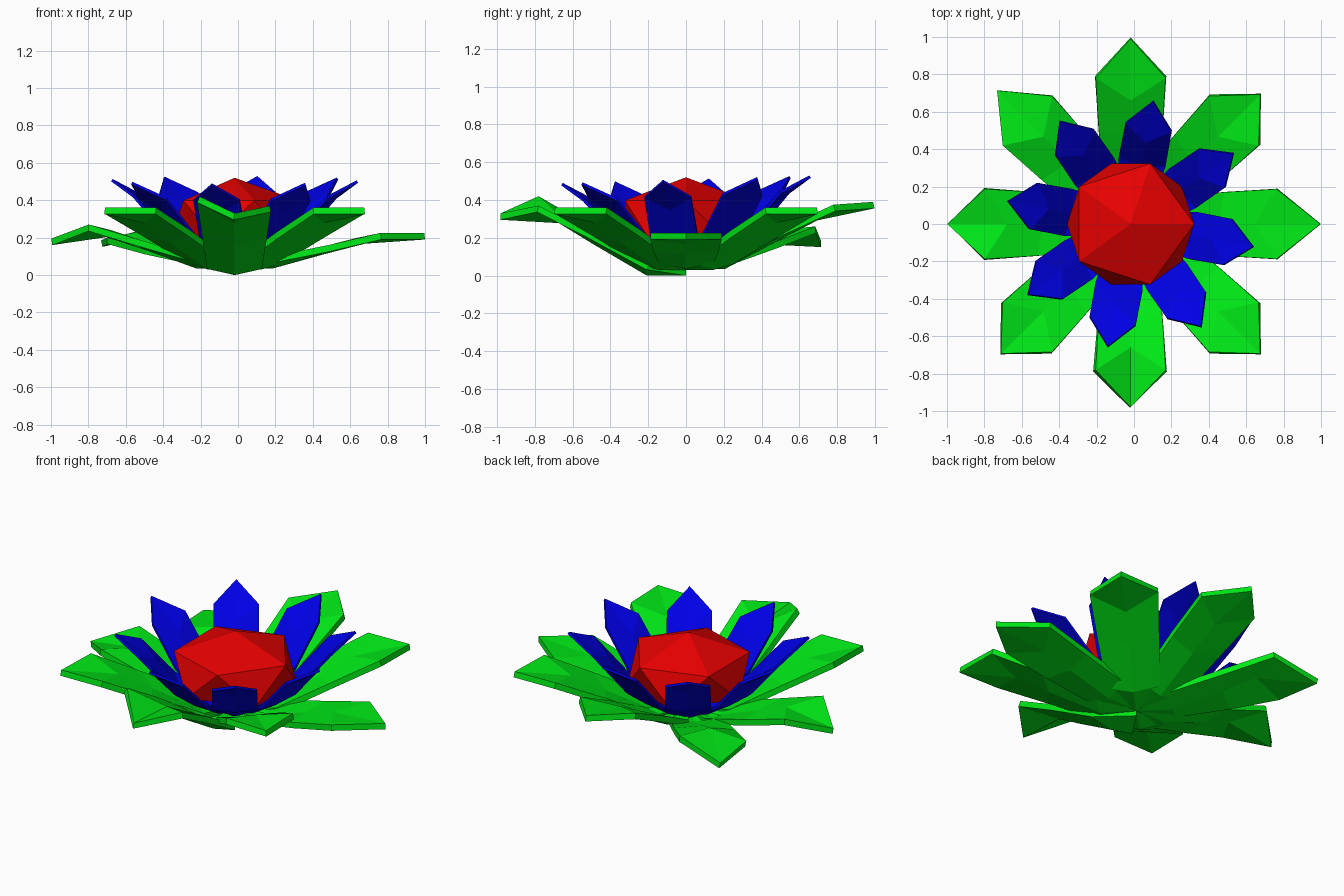
import bpy
import math
from mathutils import Matrix, Vector

if "Cube" in bpy.data.objects:
    bpy.data.objects.remove(bpy.data.objects["Cube"], do_unlink=True)


def material(name, rgb):
    mat = bpy.data.materials.new(name)
    mat.use_nodes = True
    color = (*rgb, 1)
    mat.diffuse_color = color
    mat.node_tree.nodes["Principled BSDF"].inputs["Base Color"].default_value = color
    return mat


green = material("leaf green", (0, 0.8, 0.008))
blue = material("petal blue", (0, 0, 0.8))
red = material("center red", (0.8, 0, 0))

# Blade outline: left, middle and right points from the root to the tip
FACES = [(0, 2, 1), (0, 3, 2), (1, 2, 5, 4), (2, 3, 6, 5),
         (4, 5, 8, 7), (5, 6, 9, 8), (7, 8, 10), (8, 9, 10)]


def blade(name, mat, angle, size, waist, bend, thick, base, left, mid, right, tip, reach):
    """A folded, pointed blade; heights are given at shoulders, fold and tip."""
    def rise(end):
        return base + (end - base) * bend

    points = [(0, 0, base),
              (0.2, 0.14, base + 0.03), (0.2, 0, base), (0.2, -0.14, base + 0.03),
              (0.5, waist, rise(left)), (0.47, 0, rise(mid)), (0.5, -waist, rise(right)),
              (0.78, 0.187, left), (0.66, 0, mid), (0.78, -0.187, right),
              (reach, 0, tip)]
    turn = Matrix.Rotation(math.radians(angle), 4, 'Z')
    verts = [turn @ Vector((r * size, w * size, z)) for r, w, z in points]
    mesh = bpy.data.meshes.new(name)
    mesh.from_pydata(verts, [], FACES)
    mesh.update()
    mesh.materials.append(mat)
    obj = bpy.data.objects.new(name, mesh)
    obj.location.x = -0.018
    bpy.context.collection.objects.link(obj)
    # thickness grows downward from the top surface
    solid = obj.modifiers.new("thickness", 'SOLIDIFY')
    solid.thickness = thick
    solid.offset = -1


# Outer leaves: base, left, fold, right, tip heights and reach, turning from +x
leaves = [(0.07, 0.225, 0.20, 0.225, 0.225, 1.015),
          (0.065, 0.36, 0.31, 0.36, 0.36, 0.98),
          (0.07, 0.375, 0.32, 0.375, 0.39, 0.99),
          (0.065, 0.20, 0.24, 0.26, 0.185, 1.01),
          (0.07, 0.27, 0.24, 0.27, 0.195, 0.98),
          (0.065, 0.36, 0.31, 0.36, 0.36, 0.98),
          (0.035, 0.37, 0.31, 0.42, 0.33, 0.98),
          (0.065, 0.36, 0.31, 0.36, 0.36, 0.98)]
for i, heights in enumerate(leaves):
    blade(f"leaf_{i + 1}", green, 45 * i, 1, 0.17, 0.58, 0.035, *heights)

# Inner petals: smaller and steeper, turned a little; the back ones stand higher
for i in range(8):
    angle = 34.5 + 45 * i
    tip = 0.51 + 0.02 * math.sin(math.radians(angle))
    blade(f"petal_{i + 1}", blue, angle, 0.67, 0.19, 0.4, 0.015,
          0.075, tip - 0.085, tip - 0.15, tip - 0.085, tip, 0.99)

# Faceted flower center
bpy.ops.mesh.primitive_ico_sphere_add(subdivisions=1, radius=1, location=(-0.018, 0, 0.3))
center = bpy.context.object
center.name = "flower_center"
center.scale = (0.38, 0.38, 0.22)
center.data.materials.append(red)
